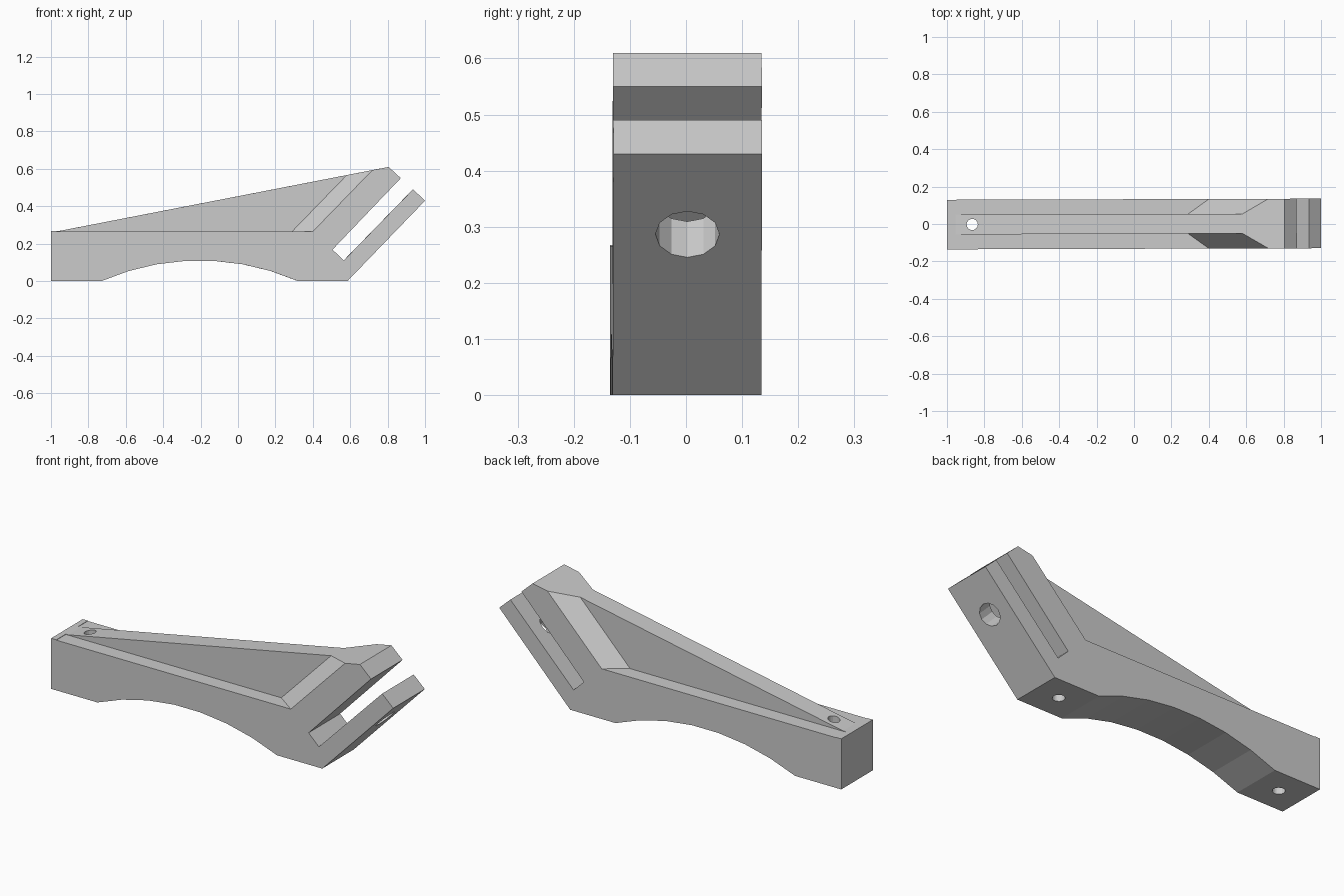
import bpy, bmesh, math
from mathutils import Matrix, Vector

old = bpy.data.objects.get("Cube")
if old:
    bpy.data.objects.remove(old)

grey = bpy.data.materials.new("plain_grey")
grey.use_nodes = True
colour = (0.6, 0.6, 0.6, 1)
grey.diffuse_color = colour
grey.node_tree.nodes["Principled BSDF"].inputs["Base Color"].default_value = colour


def finish(bm, name):
    bmesh.ops.recalc_face_normals(bm, faces=bm.faces)
    mesh = bpy.data.meshes.new(name)
    bm.to_mesh(mesh)
    bm.free()
    mesh.materials.append(grey)
    obj = bpy.data.objects.new(name, mesh)
    bpy.context.collection.objects.link(obj)
    return obj


def loft(name, near, far, y0, y1):
    """Solid between two matching x-z outlines at y0 and y1."""
    bm = bmesh.new()
    a = [bm.verts.new((x, y0, z)) for x, z in near]
    b = [bm.verts.new((x, y1, z)) for x, z in far]
    bm.faces.new(a)
    bm.faces.new(b[::-1])
    for i in range(len(a)):
        j = (i + 1) % len(a)
        bm.faces.new((a[i], b[i], b[j], a[j]))
    return finish(bm, name)


def rod(name, start, end, radius, sides):
    """Cylinder between two points."""
    start, end = Vector(start), Vector(end)
    axis = end - start
    turn = axis.to_track_quat('Z', 'Y').to_matrix().to_4x4()
    bm = bmesh.new()
    bmesh.ops.create_cone(bm, cap_ends=True, segments=sides, radius1=radius,
                          radius2=radius, depth=axis.length,
                          matrix=Matrix.Translation((start + end) / 2) @ turn)
    return finish(bm, name)


# Arched underside: arc through the inner ends of both feet
half_chord, rise, mid, steps = 0.525, 0.11, -0.205, 7
radius = (half_chord ** 2 + rise ** 2) / (2 * rise)
sweep = math.asin(half_chord / radius)
arch = []
for i in range(steps + 1):
    t = sweep * (2 * i / steps - 1)
    arch.append((mid + radius * math.sin(t),
                 max(0, rise - radius * (1 - math.cos(t)))))

# Body outline with the slanted slot between the clamp arms
outline = [(-1, 0)] + arch + [
    (0.585, 0), (1, 0.43), (0.935, 0.49), (0.565, 0.11), (0.505, 0.168),
    (0.87, 0.55), (0.805, 0.61), (-0.955, 0.268), (-1, 0.268)]
WIDTH = 0.1325
body = loft("bracket_body", outline, outline, -WIDTH, WIDTH)

# Side cuts that leave the thin central rib and its flared clamp end
inner = [(-0.97, 0.266), (0.29, 0.266), (0.905, 0.9), (-0.97, 0.9)]
outer = [(-0.97, 0.266), (0.495, 0.266), (1.11, 0.9), (-0.97, 0.9)]
cutters = [loft("rib_cutter", inner, outer, s * 0.053, s * 0.2) for s in (-1, 1)]

# Screw holes: through the tail, into the front foot, across the lower arm
cutters += [
    rod("tail_hole_cutter", (-0.865, 0, -0.1), (-0.865, 0, 0.5), 0.03, 16),
    rod("foot_hole_cutter", (0.45, 0, -0.1), (0.45, 0, 0.15), 0.03, 16),
    rod("arm_hole_cutter", (0.93, 0, 0.217), (0.76, 0, 0.39), 0.057, 12),
]

bpy.context.view_layer.objects.active = body
for cutter in cutters:
    cutter.hide_render = True
    mod = body.modifiers.new("cut", 'BOOLEAN')
    mod.operation = 'DIFFERENCE'
    mod.solver = 'EXACT'
    mod.object = cutter
    bpy.ops.object.modifier_apply(modifier=mod.name)
    bpy.data.objects.remove(cutter)

# The whole piece sits very slightly turned
body.data.transform(Matrix.Rotation(0.003, 4, 'Z'))
